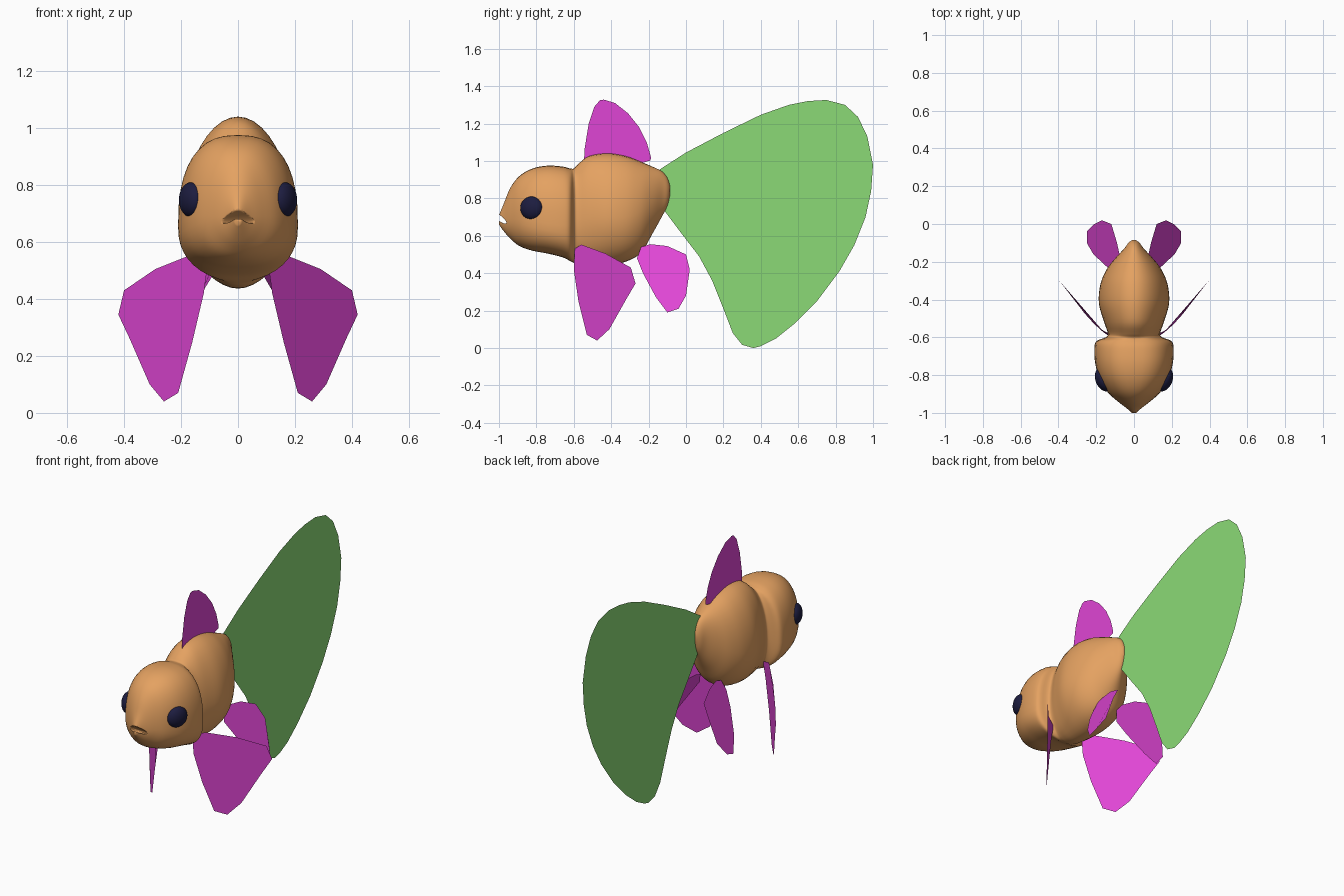
import bpy, bmesh, math
from mathutils import Vector


def material(name, rgb):
    m = bpy.data.materials.new(name)
    m.diffuse_color = (*rgb, 1)
    return m


ORANGE = material("orange", (0.78, 0.36, 0.12))
MAGENTA = material("magenta", (0.74, 0.06, 0.66))
GREEN = material("green", (0.26, 0.70, 0.18))
NAVY = material("navy", (0.012, 0.012, 0.05))


def add_object(name, bm, mat, smooth=False):
    me = bpy.data.meshes.new(name)
    bmesh.ops.recalc_face_normals(bm, faces=bm.faces[:])
    for f in bm.faces:
        f.smooth = smooth
    bm.to_mesh(me)
    bm.free()
    ob = bpy.data.objects.new(name, me)
    bpy.context.collection.objects.link(ob)
    if mat:
        me.materials.append(mat)
    return ob


def fin(name, points, mat):
    bm = bmesh.new()
    bm.faces.new([bm.verts.new(p) for p in points])
    return add_object(name, bm, mat)


def ellipsoid(name, loc, scale, rot, mat):
    bm = bmesh.new()
    bmesh.ops.create_uvsphere(bm, u_segments=32, v_segments=16, radius=1)
    ob = add_object(name, bm, mat, True)
    ob.location, ob.scale, ob.rotation_euler = loc, scale, rot
    return ob


def spline(rows, steps):
    """Catmull-Rom through rows of numbers."""
    out = []
    for i in range(len(rows) - 1):
        a, b = rows[max(i - 1, 0)], rows[i]
        c, d = rows[i + 1], rows[min(i + 2, len(rows) - 1)]
        for s in range(steps):
            t = s / steps
            out.append([0.5 * (2 * q + (r - p) * t + (2 * p - 5 * q + 4 * r - u) * t * t
                               + (3 * q - p - 3 * r + u) * t ** 3)
                        for p, q, r, u in zip(a, b, c, d)])
    return out + [list(rows[-1])]


# Body and head: y, top z, bottom z, half width, z of widest point, roundness
sections = [
    (-1.00, 0.71, 0.66, 0.012, 0.68, 2.0),
    (-0.975, 0.77, 0.625, 0.04, 0.685, 2.0),
    (-0.94, 0.855, 0.585, 0.085, 0.69, 2.0),
    (-0.89, 0.92, 0.545, 0.14, 0.69, 2.2),
    (-0.82, 0.96, 0.52, 0.182, 0.68, 2.4),
    (-0.74, 0.975, 0.505, 0.205, 0.665, 2.5),
    (-0.66, 0.97, 0.485, 0.21, 0.655, 2.5),
    (-0.62, 0.96, 0.465, 0.198, 0.66, 2.4),
    (-0.60, 0.96, 0.455, 0.150, 0.67, 2.2),
    (-0.58, 0.98, 0.447, 0.138, 0.68, 2.1),
    (-0.52, 1.025, 0.437, 0.158, 0.70, 2.0),
    (-0.42, 1.04, 0.44, 0.186, 0.70, 1.95),
    (-0.32, 1.025, 0.462, 0.178, 0.70, 2.0),
    (-0.24, 0.995, 0.51, 0.145, 0.73, 2.0),
    (-0.18, 0.97, 0.61, 0.098, 0.78, 2.0),
    (-0.13, 0.945, 0.70, 0.052, 0.83, 2.0),
    (-0.10, 0.91, 0.76, 0.030, 0.84, 2.0),
    (-0.085, 0.865, 0.82, 0.010, 0.845, 2.0),
]
SEG = 40
bm = bmesh.new()
rings = []
for y, top, bot, w, mid, n in spline(sections, 4):
    ring = []
    for k in range(SEG):
        a = 2 * math.pi * k / SEG
        c, s = math.cos(a), math.sin(a)
        x = math.copysign(abs(c) ** (2 / n), c) * w
        z = math.copysign(abs(s) ** (2 / n), s) * ((top - mid) if s > 0 else (mid - bot))
        ring.append(bm.verts.new((x, y, mid + z)))
    rings.append(ring)
for r0, r1 in zip(rings, rings[1:]):
    for k in range(SEG):
        j = (k + 1) % SEG
        bm.faces.new((r0[k], r0[j], r1[j], r1[k]))
bm.faces.new(rings[0])
bm.faces.new(rings[-1])
body = add_object("body", bm, ORANGE, True)

# Mouth slit cut into the snout
cutter = ellipsoid("mouth_cutter", (0, -0.99, 0.69), (0.075, 0.055, 0.014),
                   (math.radians(-35), 0, 0), ORANGE)
cutter.hide_render = True
cutter.hide_viewport = True
cut = body.modifiers.new("mouth", 'BOOLEAN')
cut.operation = 'DIFFERENCE'
cut.solver = 'EXACT'
cut.object = cutter

# Tail and dorsal fins, flat in the middle plane (y, z)
tail = [(-0.14, 0.955), (0.0, 1.045), (0.2, 1.15), (0.4, 1.247), (0.55, 1.3), (0.65, 1.32),
        (0.75, 1.326), (0.85, 1.30), (0.92, 1.235), (0.97, 1.13), (1.0, 0.98), (0.99, 0.84),
        (0.96, 0.70), (0.90, 0.55), (0.82, 0.41), (0.70, 0.25), (0.58, 0.13), (0.48, 0.05),
        (0.40, 0.01), (0.36, 0.0), (0.30, 0.017), (0.25, 0.08), (0.20, 0.21), (0.14, 0.36),
        (0.07, 0.49), (-0.03, 0.62), (-0.12, 0.74), (-0.16, 0.85)]
dorsal = [(-0.545, 0.99), (-0.543, 1.06), (-0.52, 1.2), (-0.49, 1.29), (-0.46, 1.325),
          (-0.44, 1.328), (-0.38, 1.31), (-0.31, 1.255), (-0.25, 1.18), (-0.21, 1.1),
          (-0.187, 1.02), (-0.19, 1.003), (-0.25, 0.985), (-0.4, 0.98)]
fin("tail_fin", [(0, y, z) for y, z in tail], GREEN)
fin("dorsal_fin", [(0, y, z) for y, z in dorsal], MAGENTA)

# Paired fins (x, y, z) and eyes
pectoral = [(0.105, -0.595, 0.53), (0.17, -0.56, 0.553), (0.29, -0.43, 0.505),
            (0.40, -0.295, 0.43), (0.42, -0.27, 0.345), (0.38, -0.32, 0.26),
            (0.31, -0.41, 0.10), (0.26, -0.475, 0.04), (0.21, -0.53, 0.07),
            (0.16, -0.575, 0.25), (0.12, -0.6, 0.42)]
pelvic = [(0.07, -0.24, 0.54), (0.07, -0.19, 0.555), (0.09, -0.10, 0.545), (0.12, 0.0, 0.50),
          (0.17, 0.02, 0.42), (0.21, 0.0, 0.28), (0.25, -0.04, 0.21), (0.25, -0.10, 0.19),
          (0.215, -0.16, 0.27), (0.14, -0.23, 0.40), (0.09, -0.262, 0.48)]
for side, sx in (("right", 1), ("left", -1)):
    for name, pts in (("pectoral_fin", pectoral), ("pelvic_fin", pelvic)):
        fin(f"{side}_{name}", [(sx * x, y, z) for x, y, z in pts], MAGENTA)
    ellipsoid(f"{side}_eye", (sx * 0.163, -0.825, 0.748), (0.04, 0.064, 0.062),
              (0, 0, -sx * 0.4), NAVY)
